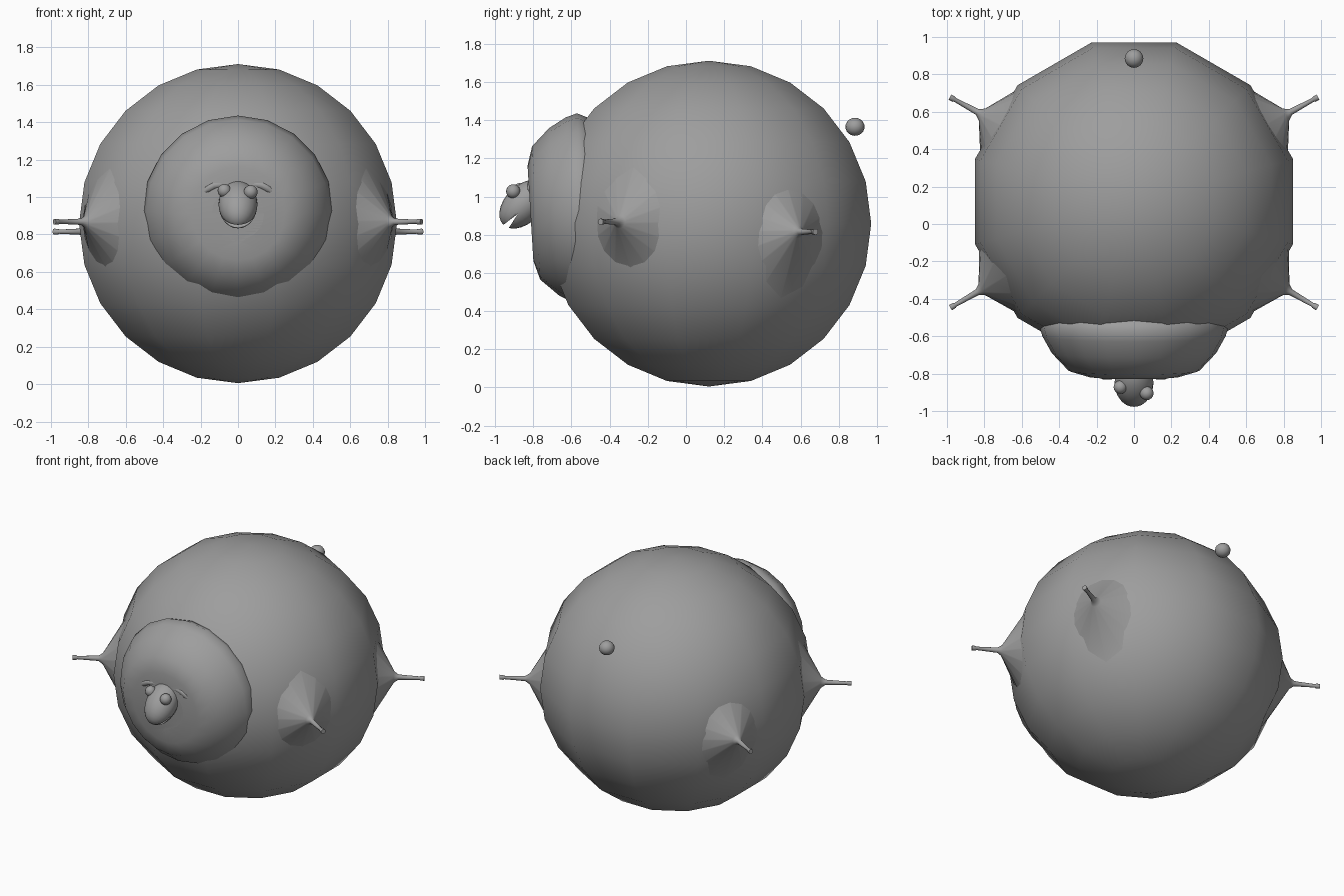
import bpy
import bmesh
from math import radians, cos, sin, tau
from mathutils import Vector, Matrix

cube = bpy.data.objects.get("Cube")
if cube:
    bpy.data.objects.remove(cube)

grey = bpy.data.materials.new("plain grey")
grey.use_nodes = True
grey.diffuse_color = (0.34, 0.34, 0.34, 1)
grey.node_tree.nodes["Principled BSDF"].inputs["Base Color"].default_value = (0.34, 0.34, 0.34, 1)


def finish(name, bm, angle=50):
    """Turn a bmesh into a smooth shaded grey object."""
    bmesh.ops.recalc_face_normals(bm, faces=bm.faces)
    mesh = bpy.data.meshes.new(name)
    bm.to_mesh(mesh)
    bm.free()
    mesh.materials.append(grey)
    obj = bpy.data.objects.new(name, mesh)
    bpy.context.collection.objects.link(obj)
    bpy.ops.object.select_all(action="DESELECT")
    obj.select_set(True)
    bpy.context.view_layer.objects.active = obj
    bpy.ops.object.shade_smooth_by_angle(angle=radians(angle))
    return obj


def ball(name, centre, size, segments=16, rings=12, tilt=0, spin=0):
    """Ellipsoid, tilted about x and spun about its own pole."""
    bm = bmesh.new()
    bmesh.ops.create_uvsphere(bm, u_segments=segments, v_segments=rings, radius=1)
    bm.transform(Matrix.Translation(centre) @ Matrix.Rotation(radians(tilt), 4, "X")
                 @ Matrix.Diagonal((*size, 1)) @ Matrix.Rotation(radians(spin), 4, "Z"))
    return finish(name, bm)


def tube(name, points, radii, segments=12):
    """Round skin with a varying radius along a path, closed at both ends."""
    bm = bmesh.new()
    points = [Vector(p) for p in points]
    rings = []
    for i, (p, r) in enumerate(zip(points, radii)):
        along = (points[min(i + 1, len(points) - 1)] - points[max(i - 1, 0)]).normalized()
        side = along.cross(Vector((0, 0, 1))).normalized()
        up = side.cross(along)
        rings.append([bm.verts.new(p + r * (side * cos(tau * k / segments) + up * sin(tau * k / segments)))
                      for k in range(segments)])
    for a, b in zip(rings, rings[1:]):
        for k in range(segments):
            n = (k + 1) % segments
            bm.faces.new((a[k], a[n], b[n], b[k]))
    bm.faces.new(rings[0])
    bm.faces.new(rings[-1])
    return finish(name, bm)


# Round fleece body and tail
ball("body", (0, 0.12, 0.858), (0.88, 0.88, 0.853), 12, 12, spin=15)
ball("tail", (0, 0.885, 1.365), (0.05, 0.05, 0.047))

# Flattened collar of wool around the head, leaning slightly forward
profile = [(0.01, -0.805), (0.14, -0.815), (0.25, -0.815), (0.35, -0.785),
           (0.44, -0.69), (0.49, -0.6), (0.508, -0.54), (0.48, -0.48), (0.3, -0.42)]
collar = tube("wool_collar", [(0, y + 0.6, 0) for r, y in profile], [r for r, y in profile], 20)
collar.location = (0, -0.6, 0.925)
collar.rotation_euler.x = radians(3.5)

# Head with an open mouth cut out of the muzzle
head = ball("head", (0, -0.85, 0.96), (0.104, 0.098, 0.152), 20, 14, tilt=-45)
bm = bmesh.new()
wedge = [(-0.88, 0.91), (-1.02, 0.803), (-0.97, 0.77)]
sides = [[bm.verts.new((x, y, z)) for y, z in wedge] for x in (-0.2, 0.2)]
for side in sides:
    bm.faces.new(side)
for i in range(3):
    j = (i + 1) % 3
    bm.faces.new((sides[0][i], sides[0][j], sides[1][j], sides[1][i]))
cutter = finish("mouth_cutter", bm)
cutter.hide_render = True
cutter.hide_set(True)
cut = head.modifiers.new("mouth", "BOOLEAN")
cut.operation = "DIFFERENCE"
cut.solver = "EXACT"
cut.object = cutter
bpy.context.view_layer.objects.active = head
bpy.ops.object.modifier_apply(modifier=cut.name)
bpy.data.objects.remove(cutter)

# Eyes, one set a little further forward
ball("left_eye", (0.068, -0.905, 1.027), (0.037, 0.037, 0.037))
ball("right_eye", (-0.073, -0.872, 1.034), (0.036, 0.036, 0.036))

for s, word in ((1, "left"), (-1, "right")):
    # Drooping ears
    tube(word + "_ear",
         [(s * x, -0.81, z) for x, z in ((0.05, 1.055), (0.09, 1.067), (0.13, 1.062), (0.165, 1.042), (0.19, 1.018))],
         [0.012, 0.016, 0.022, 0.021, 0.006])
    # Legs: a broad cone of fleece ending in a thin stick with a small hoof
    for end, y, z, dy in (("front", -0.36, 0.868, -0.5), ("back", 0.595, 0.815, 0.47)):
        apex = Vector((s * 0.83, y, z))
        out = Vector((s * 0.866, dy, 0)).normalized()
        steps = [(-0.21, 0.355), (-0.02, 0.036), (0.008, 0.017), (0.145, 0.011), (0.15, 0.015), (0.175, 0.016)]
        tube(f"{word}_{end}_leg", [apex + out * d for d, r in steps], [r for d, r in steps], 16)
